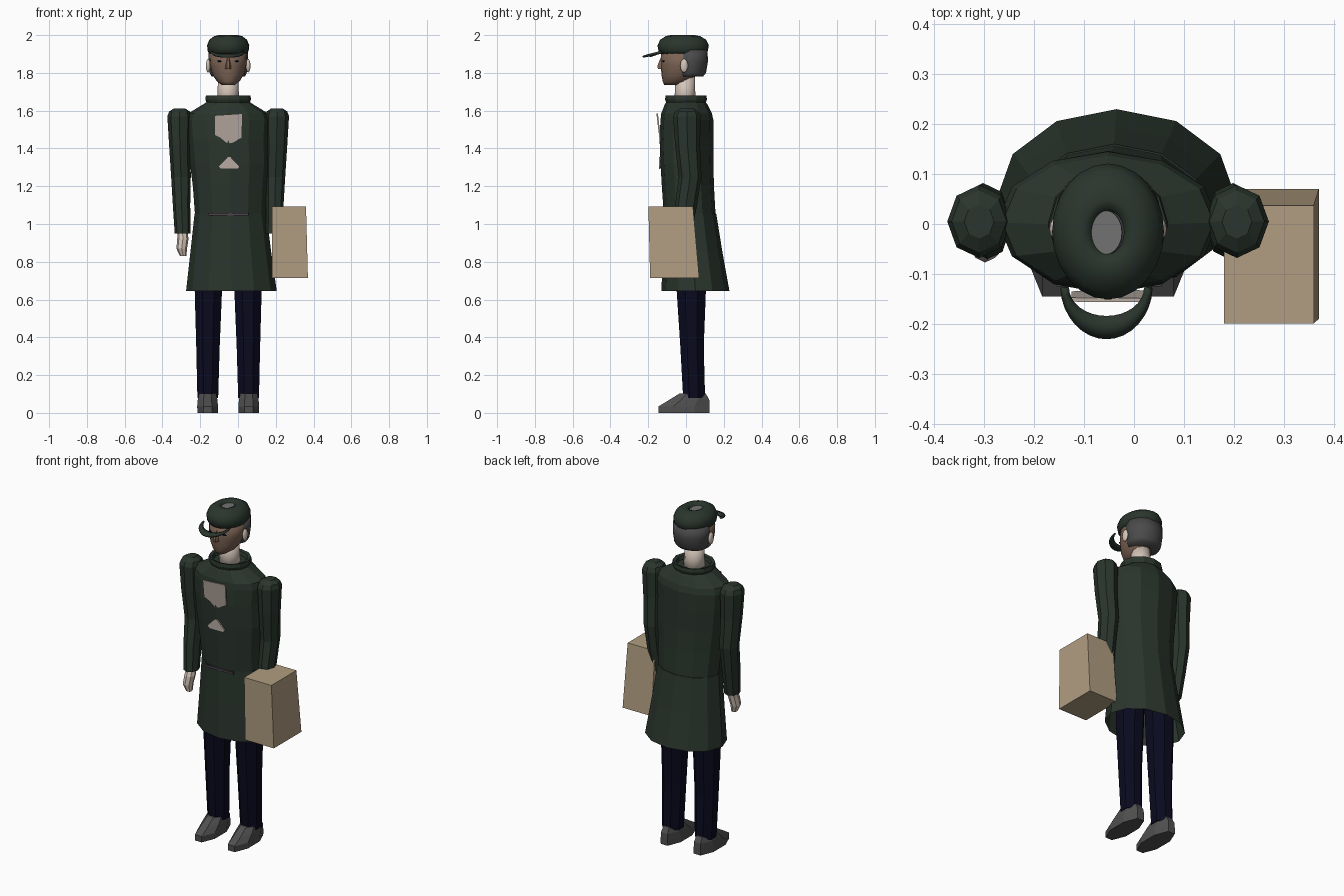
import bpy
from math import sin, cos, pi, radians

cube = bpy.data.objects.get("Cube")
if cube:
    bpy.data.objects.remove(cube, do_unlink=True)

MID = -0.052  # the figure stands left of centre, the box balances it


def material(name, r, g, b):
    m = bpy.data.materials.new(name)
    m.use_nodes = True
    m.diffuse_color = (r, g, b, 1)
    bsdf = next(n for n in m.node_tree.nodes if n.type == 'BSDF_PRINCIPLED')
    bsdf.inputs["Base Color"].default_value = (r, g, b, 1)
    bsdf.inputs["Roughness"].default_value = 0.9
    return m


COAT = material("dark green cloth", .023, .036, .026)
NAVY = material("navy cloth", .003, .003, .014)
SHOE = material("grey leather", .08, .08, .08)
HAIR = material("grey hair", .07, .07, .073)
FACE = material("brown skin", .2, .125, .088)
SKIN = material("pale skin", .66, .56, .48)
SHIRT = material("beige shirt", .48, .41, .36)
CARD = material("cardboard", .44, .34, .22)
BUTTON = material("mid grey", .17, .17, .17)
BELT = material("mauve grey", .075, .055, .075)


def build(name, verts, faces, mat, smooth=False):
    me = bpy.data.meshes.new(name)
    me.from_pydata(verts, [], faces)
    me.materials.append(mat)
    for p in me.polygons:
        p.use_smooth = smooth
    ob = bpy.data.objects.new(name, me)
    bpy.context.collection.objects.link(ob)
    return ob


def loft(name, rings, mat, n=8, turn=0.0, bottom=True, top=True, smooth=False, flip=1):
    """Skin rings (z, x offset, y, x radius, y radius) listed upwards."""
    k = cos(radians(turn))
    verts = []
    for z, cx, cy, rx, ry in rings:
        for i in range(n):
            a = 2 * pi * i / n + radians(turn)
            verts.append((MID + flip * cx + rx * cos(a) / k, cy + ry * sin(a) / k, z))
    faces = []
    for r in range(len(rings) - 1):
        for i in range(n):
            j = (i + 1) % n
            faces.append((r * n + i, r * n + j, (r + 1) * n + j, (r + 1) * n + i))
    if bottom:
        faces.append(tuple(reversed(range(n))))
    if top:
        faces.append(tuple(range(len(verts) - n, len(verts))))
    return build(name, verts, faces, mat, smooth)


def plate(name, outline, mat, y_at, depth=0.008):
    """Thin slab facing the front, from an (x, z) outline."""
    n = len(outline)
    verts = [(x, y_at(z), z) for x, z in outline]
    verts += [(x, y + depth, z) for x, y, z in verts]
    faces = [tuple(range(n)), tuple(reversed(range(n, 2 * n)))]
    faces += [(i, i + n, (i + 1) % n + n, (i + 1) % n) for i in range(n)]
    return build(name, verts, faces, mat)


def ball(name, loc, size, mat):
    bpy.ops.mesh.primitive_uv_sphere_add(segments=12, ring_count=8, location=loc)
    ob = bpy.context.object
    ob.name = name
    ob.scale = size
    ob.data.materials.append(mat)
    for p in ob.data.polygons:
        p.use_smooth = True
    return ob


# Coat: flared skirt, body and standing collar
loft("coat_skirt", [(.645, .017, .05, .24, .18), (.85, .014, .035, .214, .158),
                    (1.055, .012, .02, .19, .14)], COAT, 12, bottom=False)
loft("coat_body", [(1.04, .012, .02, .187, .137), (1.2, .01, .01, .197, .138),
                   (1.32, .008, .005, .21, .14), (1.45, 0, .003, .215, .143),
                   (1.55, 0, .005, .222, .14), (1.585, 0, .003, .212, .134),
                   (1.635, 0, 0, .13, .112), (1.655, 0, 0, .1, .095)], COAT, 12)
loft("collar", [(1.63, 0, 0, .11, .1), (1.66, 0, 0, .121, .111), (1.68, 0, 0, .118, .108),
                (1.675, 0, 0, .1, .092), (1.645, 0, 0, .09, .082)], COAT, 12,
     bottom=False, top=False)

# Shirt showing through the front, and a sliver of belt
plate("shirt_front", [(-.125, 1.575), (-.125, 1.47), (-.085, 1.45), (-.055, 1.425),
                      (-.03, 1.43), (.02, 1.455), (.025, 1.585)], SHIRT,
      lambda z: -.137 - .12 * (z - 1.42))
plate("shirt_gap", [(-.105, 1.305), (-.09, 1.29), (0, 1.29), (.01, 1.305),
                    (-.04, 1.355), (-.055, 1.355)], SHIRT, lambda z: -.142)
plate("belt", [(-.155, 1.046), (.055, 1.046), (.055, 1.058), (-.155, 1.058)],
      BELT, lambda z: -.125)

# Limbs, mirrored about the figure's middle
for side, s in (("left", 1), ("right", -1)):
    loft(side + "_sleeve", [(.95, .241, -.02, .042, .05), (1.1, .247, 0, .046, .058),
                            (1.25, .25, .022, .052, .06), (1.42, .256, .008, .057, .066),
                            (1.57, .258, .005, .064, .073), (1.595, .258, .005, .055, .062),
                            (1.612, .258, .005, .03, .034)], COAT, flip=s)
    loft(side + "_trouser", [(.08, .108, .043, .055, .058), (.35, .107, .032, .062, .062),
                             (.64, .105, .028, .072, .077), (.85, .1, .028, .075, .08)],
         NAVY, flip=s, turn=22.5)
    loft(side + "_shoe", [(0, .109, -.01, .054, .135), (.035, .109, -.01, .055, .135),
                          (.07, .109, .018, .052, .105), (.102, .109, .035, .045, .07)],
         SHOE, flip=s, turn=22.5)
    ball(side + "_ear", (MID + s * .106, -.01, 1.838), (.012, .021, .036), SKIN)
    ball(side + "_eye", (MID + s * .045, -.119, 1.862), (.013, .008, .004), NAVY)
loft("right_hand", [(.83, .238, -.045, .017, .02), (.87, .246, -.045, .028, .032),
                    (.92, .24, -.035, .03, .035), (.96, .241, -.022, .026, .03)],
     SKIN, flip=-1)

# Carried box, slightly wider at the base
loft("box", [(.715, .327, -.06, .095, .13), (1.092, .322, -.081, .09, .118)],
     CARD, 4, turn=45)

# Head
loft("neck", [(1.63, 0, -.003, .062, .06), (1.7, 0, -.005, .056, .054),
              (1.78, 0, -.005, .054, .053)], SKIN, 12, smooth=True)
loft("face", [(1.735, 0, -.07, .032, .045), (1.755, 0, -.05, .06, .073),
              (1.79, 0, -.035, .083, .095), (1.84, 0, -.025, .096, .108),
              (1.915, 0, -.02, .1, .112)], FACE, 20, smooth=True)
loft("nose", [(1.82, 0, -.13, .016, .022), (1.84, 0, -.13, .014, .024),
              (1.885, 0, -.125, .007, .008)], FACE, 6)
loft("hair", [(1.78, 0, .02, .088, .07), (1.8, 0, .022, .098, .084),
              (1.86, 0, .022, .105, .094), (1.92, 0, .02, .105, .094)], HAIR, 20, smooth=True)

# Cap with a dimple and button on top
loft("cap", [(1.9, 0, -.015, .098, .118), (1.915, 0, -.015, .108, .13),
             (1.945, 0, -.015, .112, .136), (1.975, 0, -.015, .1, .122),
             (1.994, 0, -.016, .075, .092), (2.0, 0, -.017, .052, .065),
             (1.994, 0, -.017, .037, .048), (1.982, 0, -.017, .032, .043)],
     COAT, 24, top=False, smooth=True)
loft("cap_button", [(1.97, -.005, -.017, .034, .045), (1.985, -.005, -.017, .033, .044)],
     BUTTON, 20)

# Crescent peak, dipping towards the front
STEPS = 16
peak = []
for i in range(STEPS + 1):
    a = pi * i / STEPS
    for rx, ry, lift in ((.088, .102, 0), (.084, .08, .008), (.078, .058, .004)):
        peak.append((MID - .003 + rx * cos(a), -.127 - ry * sin(a),
                     1.905 - .02 * sin(a) + lift))
visor = build("cap_peak", peak,
              [(3 * i + j, 3 * i + j + 1, 3 * i + j + 4, 3 * i + j + 3)
               for i in range(STEPS) for j in range(2)], COAT, True)
solid = visor.modifiers.new("thickness", 'SOLIDIFY')
solid.thickness = .01
solid.offset = 0
